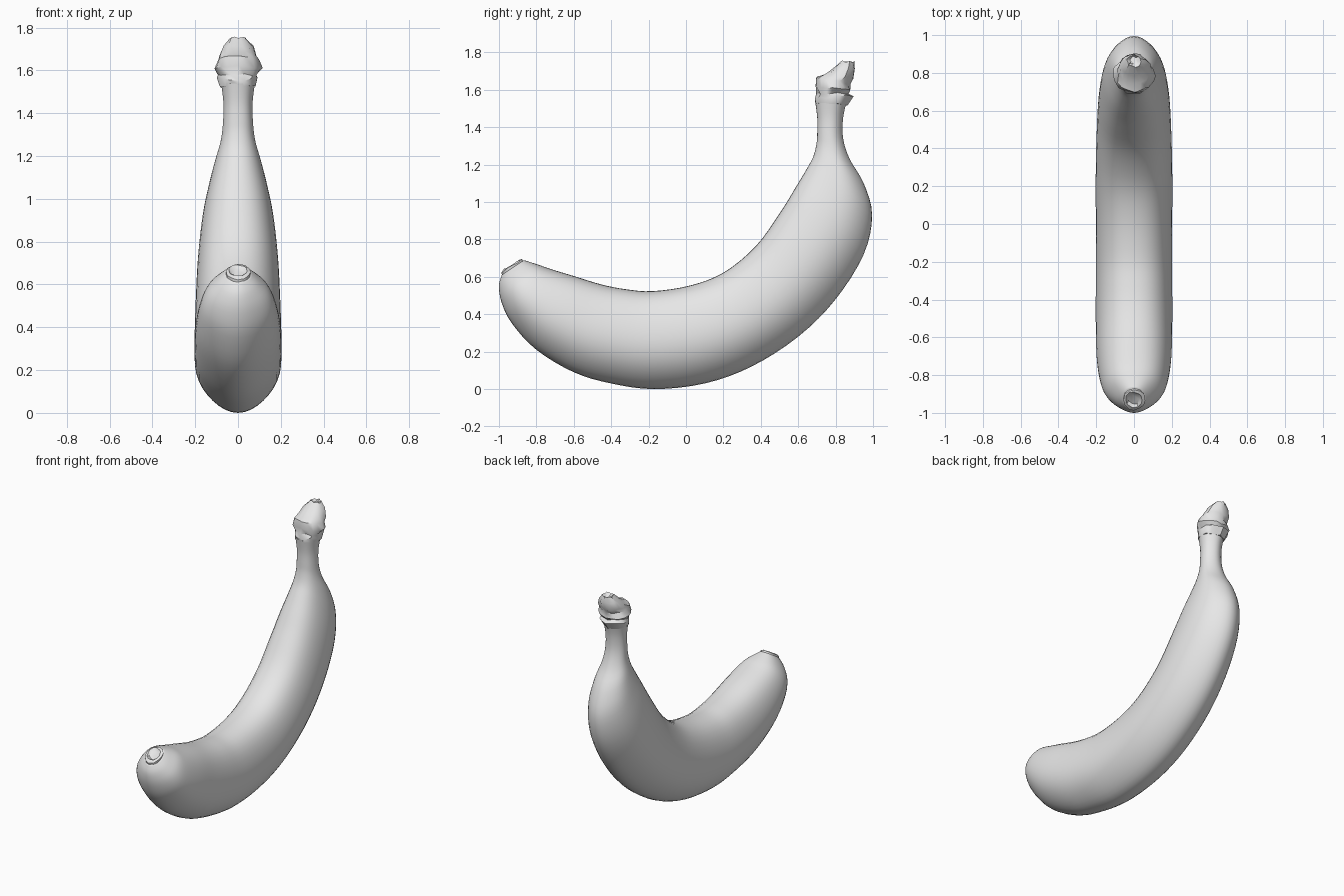
import bpy, bmesh, math, random
from mathutils import Vector

cube = bpy.data.objects.get("Cube")
if cube:
    bpy.data.objects.remove(cube, do_unlink=True)
random.seed(4)

grey = bpy.data.materials.new("plain grey")
grey.use_nodes = True
COLOUR = (0.8, 0.8, 0.8, 1)
grey.diffuse_color = COLOUR
grey.node_tree.nodes["Principled BSDF"].inputs["Base Color"].default_value = COLOUR


def refine(stations, steps):
    """Catmull-Rom subdivision of the station rows."""
    rows, last = [], len(stations) - 1
    for i in range(last):
        p = [stations[max(0, min(last, i + k))] for k in (-1, 0, 1, 2)]
        for s in range(steps):
            t = s / steps
            rows.append([0.5 * (2 * b + (c - a) * t + (2 * a - 5 * b + 4 * c - d) * t * t
                                + (3 * b - a - 3 * c + d) * t ** 3)
                         for a, b, c, d in zip(*p)])
    return rows + [stations[-1]]


def loft(name, stations, sides, steps=1, ridge=0.0, rough=0.0, angle=60):
    """Rings spanned by an outer point, an inner point (y, z) and a half width."""
    bm = bmesh.new()
    rings = []
    for oy, oz, iy, iz, w in refine(stations, steps):
        outer, inner = Vector((0, oy, oz)), Vector((0, iy, iz))
        mid, half = (outer + inner) / 2, (outer - inner) / 2
        ring = []
        for k in range(sides):
            a = math.tau * k / sides
            r = 1 + ridge * (math.cos(5 * a) - 1) / 2
            p = mid + r * (half * math.cos(a) + Vector((w * math.sin(a), 0, 0)))
            p += Vector([random.uniform(-rough, rough) for _ in range(3)])
            ring.append(bm.verts.new(p))
        rings.append(ring)
    for a, b in zip(rings, rings[1:]):
        for k in range(sides):
            n = (k + 1) % sides
            bm.faces.new((a[k], a[n], b[n], b[k]))
    bm.faces.new(rings[0])
    bm.faces.new(rings[-1])
    bmesh.ops.recalc_face_normals(bm, faces=bm.faces)
    mesh = bpy.data.meshes.new(name)
    bm.to_mesh(mesh)
    bm.free()
    mesh.materials.append(grey)
    obj = bpy.data.objects.new(name, mesh)
    bpy.context.collection.objects.link(obj)
    bpy.ops.object.select_all(action='DESELECT')
    obj.select_set(True)
    bpy.context.view_layer.objects.active = obj
    bpy.ops.object.shade_smooth_by_angle(angle=math.radians(angle))
    return obj


# Curved fruit with its slim neck
loft("fruit_body", [
    (-.985, .61, -.865, .69, .06),
    (-1.0, .55, -.83, .68, .10),
    (-.985, .46, -.78, .665, .15),
    (-.93, .35, -.72, .645, .18),
    (-.80, .21, -.60, .61, .20),
    (-.60, .09, -.45, .565, .205),
    (-.40, .03, -.32, .54, .205),
    (-.17, .0, -.18, .53, .205),
    (.10, .03, .02, .56, .205),
    (.35, .12, .20, .63, .205),
    (.60, .28, .37, .77, .20),
    (.80, .48, .50, .95, .19),
    (.95, .72, .58, 1.08, .17),
    (.995, .93, .635, 1.17, .14),
    (.95, 1.10, .675, 1.24, .11),
    (.875, 1.23, .695, 1.31, .082),
    (.84, 1.34, .70, 1.37, .071),
    (.84, 1.45, .70, 1.45, .069),
    (.86, 1.54, .688, 1.54, .08),
], sides=40, steps=4, ridge=.025)

# Torn collar and woody stub on the stem
loft("stem_cap", [
    (.86, 1.52, .69, 1.53, .08),
    (.89, 1.57, .685, 1.555, .095),
    (.865, 1.58, .70, 1.58, .088),
    (.88, 1.60, .695, 1.62, .115),
    (.875, 1.63, .70, 1.67, .095),
    (.895, 1.66, .745, 1.685, .088),
    (.90, 1.71, .785, 1.715, .07),
    (.895, 1.75, .83, 1.755, .035),
    (.885, 1.735, .845, 1.74, .02),
], sides=16, rough=.006, angle=40)

# Dry rim at the blossom end
loft("blossom_tip", [
    (-.98, .60, -.86, .675, .058),
    (-.985, .625, -.875, .692, .058),
    (-.97, .64, -.89, .692, .045),
    (-.955, .635, -.895, .675, .03),
], sides=12, rough=.004, angle=40)
